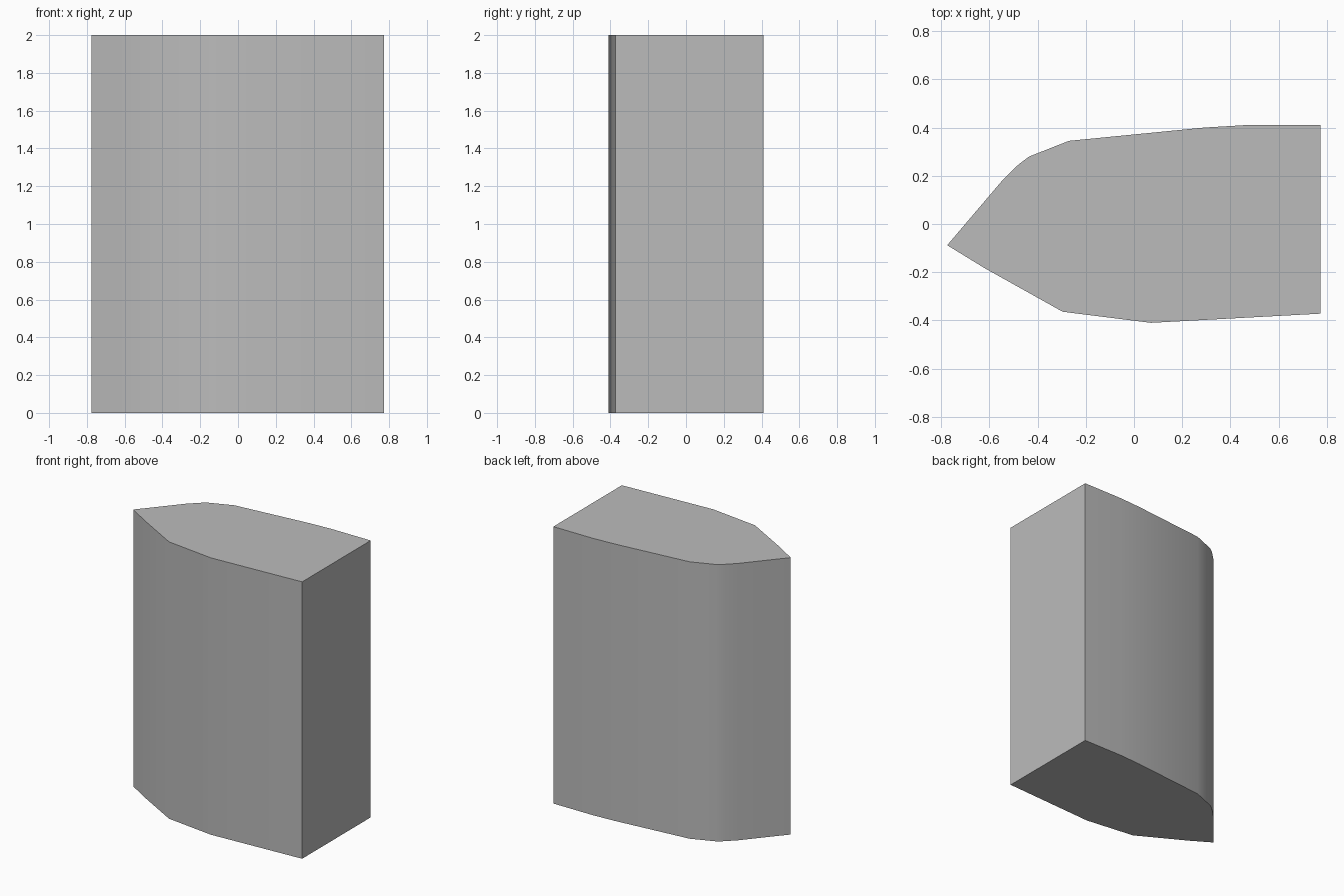
import bpy
import bmesh
from math import radians

default_cube = bpy.data.objects.get("Cube")
if default_cube:
    bpy.data.objects.remove(default_cube, do_unlink=True)

HEIGHT = 2.0

# Plain grey material
grey = bpy.data.materials.new("plain_grey")
grey.use_nodes = True
colour = (0.5, 0.5, 0.5, 1.0)
grey.diffuse_color = colour
grey.node_tree.nodes["Principled BSDF"].inputs["Base Color"].default_value = colour

# Outline of the pointed block, counter-clockwise from its tip
outline = [
    (-0.775, -0.088), (-0.62, -0.183), (-0.296, -0.364),
    (0.07, -0.41), (0.773, -0.372),
    (0.773, 0.41), (0.458, 0.41), (0.29, 0.40), (-0.27, 0.345),
    (-0.435, 0.28), (-0.48, 0.246), (-0.547, 0.18),
]

# Extrude the outline into a solid prism
bm = bmesh.new()
base = bm.faces.new([bm.verts.new((x, y, 0)) for x, y in outline])
extruded = bmesh.ops.extrude_face_region(bm, geom=[base], use_keep_orig=True)
top_verts = [g for g in extruded["geom"] if isinstance(g, bmesh.types.BMVert)]
bmesh.ops.translate(bm, verts=top_verts, vec=(0, 0, HEIGHT))
bmesh.ops.recalc_face_normals(bm, faces=bm.faces)

mesh = bpy.data.meshes.new("pointed_block")
bm.to_mesh(mesh)
bm.free()
mesh.materials.append(grey)
block = bpy.data.objects.new("pointed_block", mesh)
bpy.context.collection.objects.link(block)

# Smooth the curved sides, keeping the tip, end and rim edges sharp
bpy.ops.object.select_all(action="DESELECT")
block.select_set(True)
bpy.context.view_layer.objects.active = block
bpy.ops.object.shade_smooth_by_angle(angle=radians(30))
